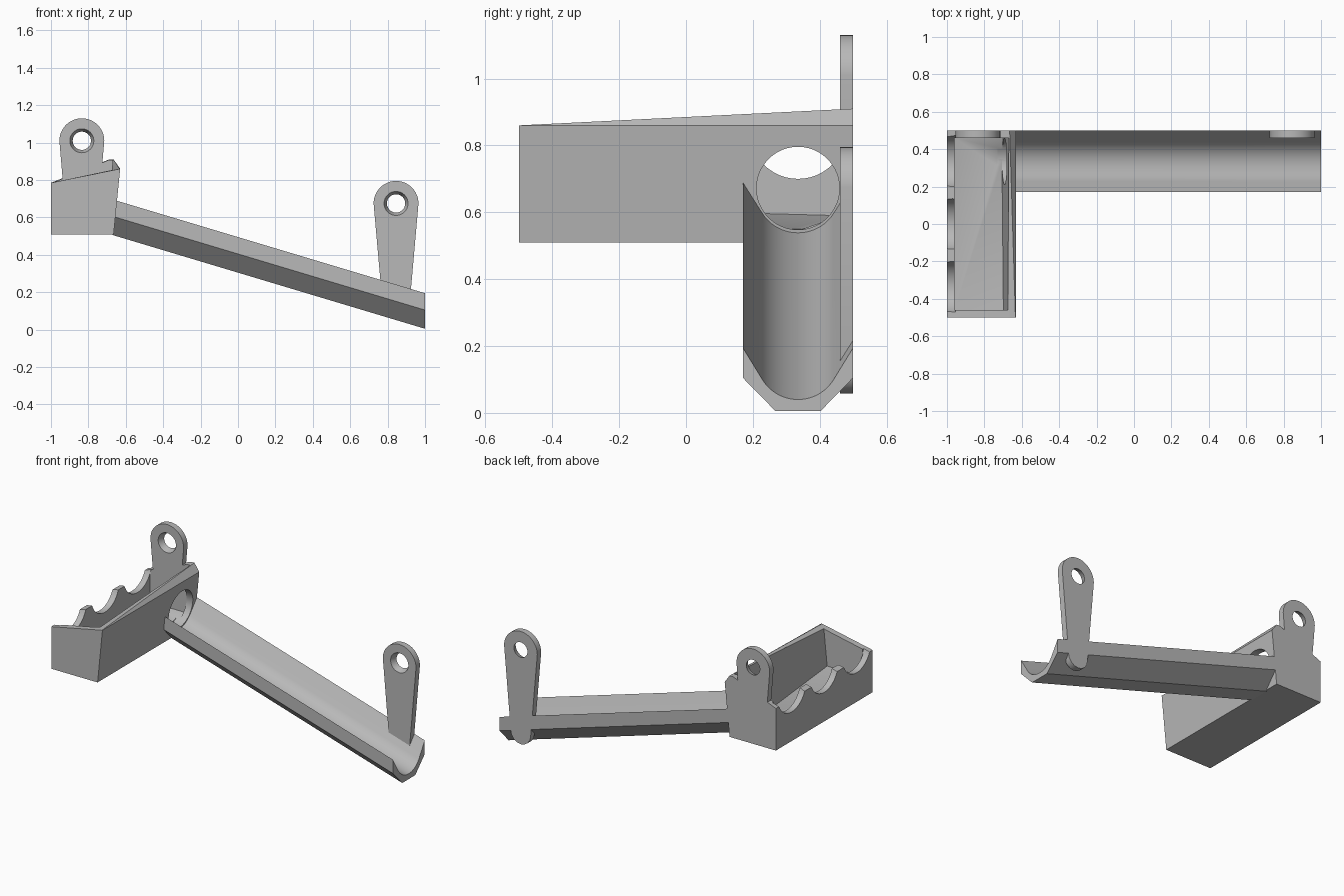
import bpy, bmesh, math
from mathutils import Matrix, Vector

if "Cube" in bpy.data.objects:
    bpy.data.objects.remove(bpy.data.objects["Cube"], do_unlink=True)

# Single plain grey
grey = bpy.data.materials.new("plain grey")
grey.use_nodes = True
GREY = (0.48, 0.48, 0.48, 1)
grey.diffuse_color = GREY
grey.node_tree.nodes["Principled BSDF"].inputs["Base Color"].default_value = GREY


def finish(name, bm):
    bmesh.ops.recalc_face_normals(bm, faces=bm.faces)
    mesh = bpy.data.meshes.new(name)
    bm.to_mesh(mesh)
    bm.free()
    mesh.materials.append(grey)
    ob = bpy.data.objects.new(name, mesh)
    bpy.context.collection.objects.link(ob)
    return ob


def loft(name, loop_a, loop_b):
    """Closed solid between two matching loops."""
    bm = bmesh.new()
    a = [bm.verts.new(p) for p in loop_a]
    b = [bm.verts.new(p) for p in loop_b]
    n = len(a)
    for i in range(n):
        j = (i + 1) % n
        bm.faces.new((a[i], a[j], b[j], b[i]))
    bm.faces.new(a[::-1])
    bm.faces.new(b)
    return finish(name, bm)


def hull(name, points):
    bm = bmesh.new()
    bmesh.ops.convex_hull(bm, input=[bm.verts.new(p) for p in points])
    return finish(name, bm)


def cylinder(name, start, end, r1, r2):
    start, end = Vector(start), Vector(end)
    axis = end - start
    turn = axis.to_track_quat('Z', 'Y').to_matrix().to_4x4()
    bm = bmesh.new()
    bmesh.ops.create_cone(bm, cap_ends=True, segments=48, radius1=r1, radius2=r2,
                          depth=axis.length,
                          matrix=Matrix.Translation((start + end) / 2) @ turn)
    return finish(name, bm)


def cut(ob, cutter):
    """Subtract the cutter, then discard it."""
    mod = ob.modifiers.new("cut", 'BOOLEAN')
    mod.operation = 'DIFFERENCE'
    mod.solver = 'EXACT'
    mod.object = cutter
    bpy.context.view_layer.update()
    graph = bpy.context.evaluated_depsgraph_get()
    mesh = bpy.data.meshes.new_from_object(ob.evaluated_get(graph))
    ob.modifiers.clear()
    ob.data = mesh
    bpy.data.objects.remove(cutter, do_unlink=True)


def smooth(ob):
    bpy.ops.object.select_all(action='DESELECT')
    ob.select_set(True)
    bpy.context.view_layer.objects.active = ob
    bpy.ops.object.shade_smooth_by_angle(angle=math.radians(25))


# Hopper body, taller toward the back of its leaning right-hand wall
base = [(-1, 0.51), (-0.665, 0.51), (-0.63, 0.86)]
front = base + [(-0.634, 0.859), (-0.675, 0.851), (-1, 0.785)]
back = base + [(-0.665, 0.91), (-0.69, 0.91), (-1, 0.785)]
hopper = loft("hopper", [(x, -0.5, z) for x, z in front], [(x, 0.5, z) for x, z in back])

# Cavity with a floor draining to the outlet
HOLE_Y = 0.335
cavity = [(-0.706, HOLE_Y, 0.545)]
for y, floor in ((-0.46, 0.615), (0.46, 0.59)):
    for z in (floor, 1.1):
        cavity += [(-0.96, y, z), (-0.70 + 0.1 * (z - 0.6), y, z)]
cut(hopper, hull("cavity_cutter", cavity))

# Round outlet and three scallops
cut(hopper, cylinder("outlet_cutter", (-0.73, HOLE_Y, 0.672), (-0.55, HOLE_Y, 0.672), 0.124, 0.124))
for y in (-HOLE_Y, 0, HOLE_Y):
    cut(hopper, cylinder("scallop_cutter", (-1.1, y, 0.845), (-0.955, y, 0.845), 0.145, 0.145))
smooth(hopper)

# Sloping trough: chamfered outside, rounded channel inside
section = [(0.17, 0.195), (0.17, 0.105), (0.268, 0.005),
           (0.402, 0.005), (0.5, 0.105), (0.5, 0.195)]
for i in range(25):
    a = math.radians(-33 - 114 * i / 24)
    section.append((HOLE_Y + 0.125 * math.cos(a), 0.165 + 0.125 * math.sin(a)))
SLOPE = 0.3
upper = []
for y, z in section:
    # meet the leaning hopper wall, slightly embedded
    x = (-0.67 + 0.1 * (z + SLOPE - 0.51)) / (1 + 0.1 * SLOPE)
    upper.append((x, y, z + SLOPE * (1 - x)))
trough = loft("trough", upper, [(1, y, z) for y, z in section])
smooth(trough)


# Mounting lugs with countersunk screw holes
def lug(name, x, z, foot_z, foot_r):
    loop = []
    for cz, r, start, steps in ((z, 0.12, 0, 24), (foot_z, foot_r, math.pi, 8)):
        for i in range(steps + 1):
            a = start + math.pi * i / steps
            loop.append((x + r * math.cos(a), cz + r * math.sin(a)))
    ob = loft(name, [(u, 0.46, v) for u, v in loop], [(u, 0.5, v) for u, v in loop])
    cut(ob, cylinder("screw_cutter", (x, 0.45, z), (x, 0.51, z), 0.068, 0.045))
    smooth(ob)


lug("hopper_lug", -0.835, 1.01, 0.66, 0.09)
lug("trough_lug", 0.845, 0.675, 0.13, 0.072)
